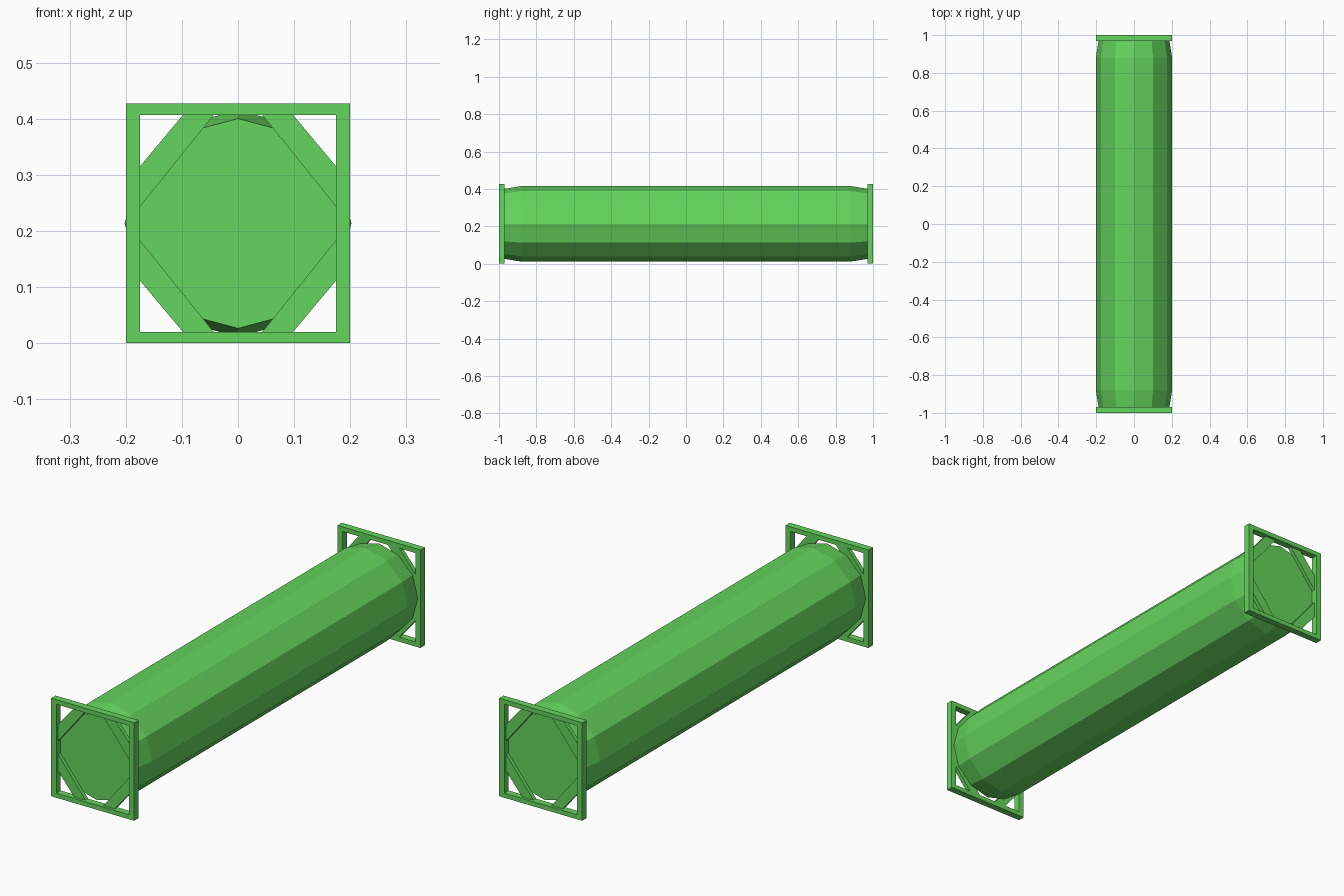
import bpy, bmesh, math

if "Cube" in bpy.data.objects:
    bpy.data.objects.remove(bpy.data.objects["Cube"])

ZC = 0.2135   # height of the tube axis

green = bpy.data.materials.new("green")
green.diffuse_color = (0.13, 0.66, 0.11, 1)
green.use_nodes = True
green.node_tree.nodes["Principled BSDF"].inputs["Base Color"].default_value = green.diffuse_color


def finish(name, bm):
    bmesh.ops.recalc_face_normals(bm, faces=bm.faces)
    me = bpy.data.meshes.new(name)
    bm.to_mesh(me)
    bm.free()
    me.materials.append(green)
    ob = bpy.data.objects.new(name, me)
    bpy.context.collection.objects.link(ob)
    return ob


def prism(name, outline, y0, y1):
    """Extrude an x/z outline from y0 to y1."""
    bm = bmesh.new()
    face = bm.faces.new([bm.verts.new((x, y0, z)) for x, z in outline])
    ext = bmesh.ops.extrude_face_region(bm, geom=[face])
    moved = [v for v in ext["geom"] if isinstance(v, bmesh.types.BMVert)]
    bmesh.ops.translate(bm, verts=moved, vec=(0, y1 - y0, 0))
    return finish(name, bm)


def rect(x0, x1, z0, z1):
    return [(x0, z0), (x1, z0), (x1, z1), (x0, z1)]


# Twelve-sided tank with tapered ends
bm = bmesh.new()
rings = []
for y, r in [(-0.972, 0.187), (-0.88, 0.202), (0.88, 0.202), (0.972, 0.187)]:
    rings.append([bm.verts.new((r * math.cos(i * math.pi / 6), y,
                                ZC + r * math.sin(i * math.pi / 6)))
                  for i in range(12)])
for a, b in zip(rings, rings[1:]):
    for i in range(12):
        j = (i + 1) % 12
        bm.faces.new((a[i], a[j], b[j], b[i]))
bm.faces.new(rings[0])
bm.faces.new(rings[-1])
finish("tank", bm)

# End frames: posts, rails and diagonal corner braces
for end, s in (("front", -1), ("back", 1)):
    for side, m in (("left", -1), ("right", 1)):
        prism(f"{end}_{side}_post", rect(m * 0.175, m * 0.2, 0, 2 * ZC), s * 0.97, s)
        for level, k in (("lower", -1), ("upper", 1)):
            outline = [(0.175, 0.0295), (0.175, 0.1015), (0.098, 0.1935), (0.043, 0.1935)]
            prism(f"{end}_{level}_{side}_brace",
                  [(m * x, ZC + k * z) for x, z in outline], s * 0.970, s * 0.988)
    prism(f"{end}_bottom_rail", rect(-0.175, 0.175, 0, 0.02), s * 0.97, s)
    prism(f"{end}_top_rail", rect(-0.175, 0.175, 0.407, 2 * ZC), s * 0.97, s)
